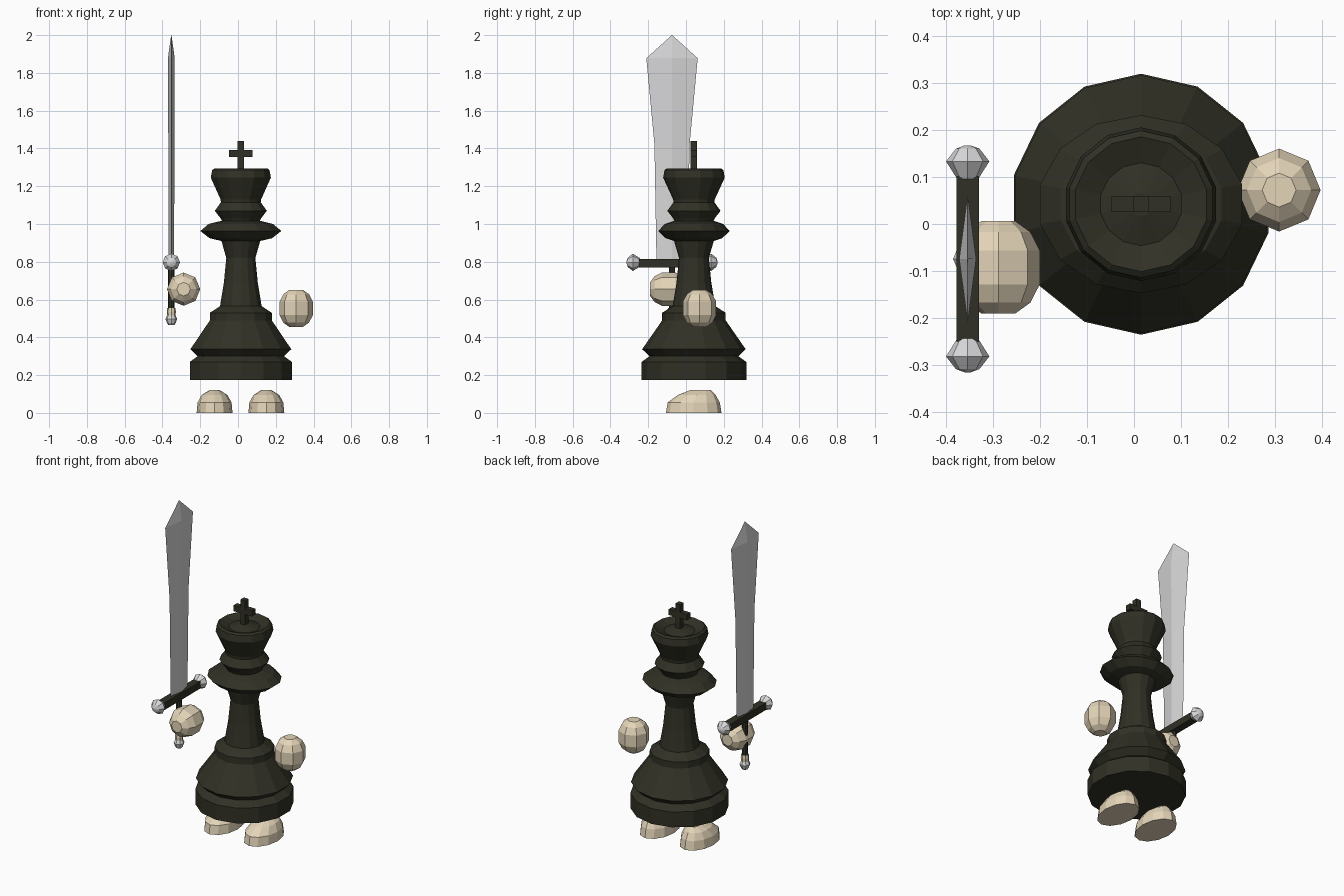
import bpy, bmesh, math
from mathutils import Matrix

if "Cube" in bpy.data.objects:
    bpy.data.objects.remove(bpy.data.objects["Cube"])


def material(name, rgb):
    m = bpy.data.materials.new(name)
    m.diffuse_color = (*rgb, 1)
    m.use_nodes = True
    m.node_tree.nodes["Principled BSDF"].inputs["Base Color"].default_value = m.diffuse_color
    return m


DARK = material("dark_olive", (0.030, 0.030, 0.019))
CREAM = material("cream", (0.77, 0.66, 0.48))
SILVER = material("silver", (0.68, 0.68, 0.69))


def finish(name, bm, mat, loc, rot=None):
    bmesh.ops.recalc_face_normals(bm, faces=bm.faces)
    if rot:
        bm.transform(rot)
    me = bpy.data.meshes.new(name)
    bm.to_mesh(me)
    bm.free()
    me.materials.append(mat)
    ob = bpy.data.objects.new(name, me)
    ob.location = loc
    bpy.context.collection.objects.link(ob)
    return ob


def loft(name, rings, sides, mat, loc, rot=None):
    """Stack rings (height, x radius, y radius, y shift); a vertex points to +y."""
    bm = bmesh.new()
    loops = []
    for h, rx, ry, dy in rings:
        angles = [math.tau * i / sides for i in range(sides)]
        loops.append([bm.verts.new((rx * math.sin(a), ry * math.cos(a) + dy, h)) for a in angles])
    for a, b in zip(loops, loops[1:]):
        for i in range(sides):
            j = (i + 1) % sides
            bm.faces.new((a[i], a[j], b[j], b[i]))
    bm.faces.new(loops[0])
    bm.faces.new(loops[-1])
    return finish(name, bm, mat, loc, rot)


def lathe(name, profile, sides, mat, loc, rot=None):
    return loft(name, [(h, r, r, 0) for h, r in profile], sides, mat, loc, rot)


def box(name, size, mat, loc):
    bm = bmesh.new()
    bmesh.ops.create_cube(bm, size=1, matrix=Matrix.Diagonal((*size, 1)))
    return finish(name, bm, mat, loc)


BX, BY = 0.015, 0.042      # body axis
SX, SY = -0.353, -0.074    # sword axis
TO_FRONT = Matrix.Rotation(math.pi / 2, 4, 'X')
TO_BACK = Matrix.Rotation(-math.pi / 2, 4, 'X')

# Turned body: base, groove, bell, step and column
lathe("body", [(0.175, 0.277), (0.27, 0.277), (0.30, 0.235), (0.337, 0.274),
               (0.49, 0.168), (0.53, 0.168), (0.565, 0.113), (0.69, 0.092),
               (0.82, 0.079), (0.92, 0.108)], 14, DARK, (BX, BY, 0))

# Slightly oval collar
loft("collar", [(0.91, 0.105, 0.105, 0), (0.925, 0.17, 0.15, 0), (0.963, 0.22, 0.189, 0),
                (1.0, 0.175, 0.155, 0), (1.018, 0.10, 0.10, 0)], 14, DARK, (BX, BY, 0))

# Neck bulge and flared head with a sunken top
lathe("head", [(1.01, 0.10), (1.03, 0.11), (1.07, 0.141), (1.115, 0.108), (1.13, 0.11),
               (1.245, 0.163), (1.285, 0.156), (1.295, 0.143), (1.272, 0.088),
               (1.29, 0.025)], 14, DARK, (BX, BY, 0))

# Cross finial
box("cross_upright", (0.033, 0.034, 0.16), DARK, (BX, BY, 1.36))
box("cross_arm", (0.126, 0.034, 0.036), DARK, (BX, BY, 1.374))

# Floating hands: the free one upright, the gripping one pointing forward
HAND = [(-0.098, 0.036), (-0.075, 0.068), (-0.036, 0.088),
        (0.036, 0.088), (0.075, 0.068), (0.098, 0.036)]
lathe("free_hand", HAND, 8, CREAM, (0.308, 0.072, 0.553))
lathe("sword_hand", HAND, 8, CREAM, (-0.288, -0.092, 0.655), TO_FRONT)

# Domed feet with long sloping toes
FOOT = [(0.0, 0.095, 0.147, 0.0), (0.055, 0.090, 0.138, 0.0),
        (0.095, 0.068, 0.100, 0.016), (0.12, 0.028, 0.055, 0.035)]
for side, x in (("left", -0.124), ("right", 0.15)):
    loft(side + "_foot", FOOT, 12, CREAM, (x, 0.041, 0))

# Diamond-section blade flaring towards a pointed tip
loft("blade", [(0.79, 0.015, 0.082, 0), (1.42, 0.016, 0.093, 0),
               (1.878, 0.018, 0.136, 0), (2.0, 0.001, 0.001, 0)], 4, SILVER, (SX, SY, 0))

# Crossguard with a faceted knob at each end
box("crossguard", (0.047, 0.35, 0.044), DARK, (SX, SY, 0.793))
KNOB = [(-0.038, 0.022), (0, 0.046), (0.027, 0.025), (0.034, 0.006)]
for name, y, rot in (("front_knob", SY - 0.207, TO_FRONT), ("back_knob", SY + 0.207, TO_BACK)):
    lathe(name, KNOB, 8, SILVER, (SX, y, 0.797), rot)

# Grip, cream ferrule and pommel
lathe("grip", [(0.53, 0.017), (0.78, 0.017)], 8, DARK, (SX, SY, 0))
lathe("ferrule", [(0.51, 0.022), (0.535, 0.024), (0.556, 0.022)], 8, CREAM, (SX, SY, 0))
lathe("pommel", [(0.465, 0.015), (0.475, 0.023), (0.497, 0.031), (0.52, 0.021)],
      8, SILVER, (SX, SY, 0))
